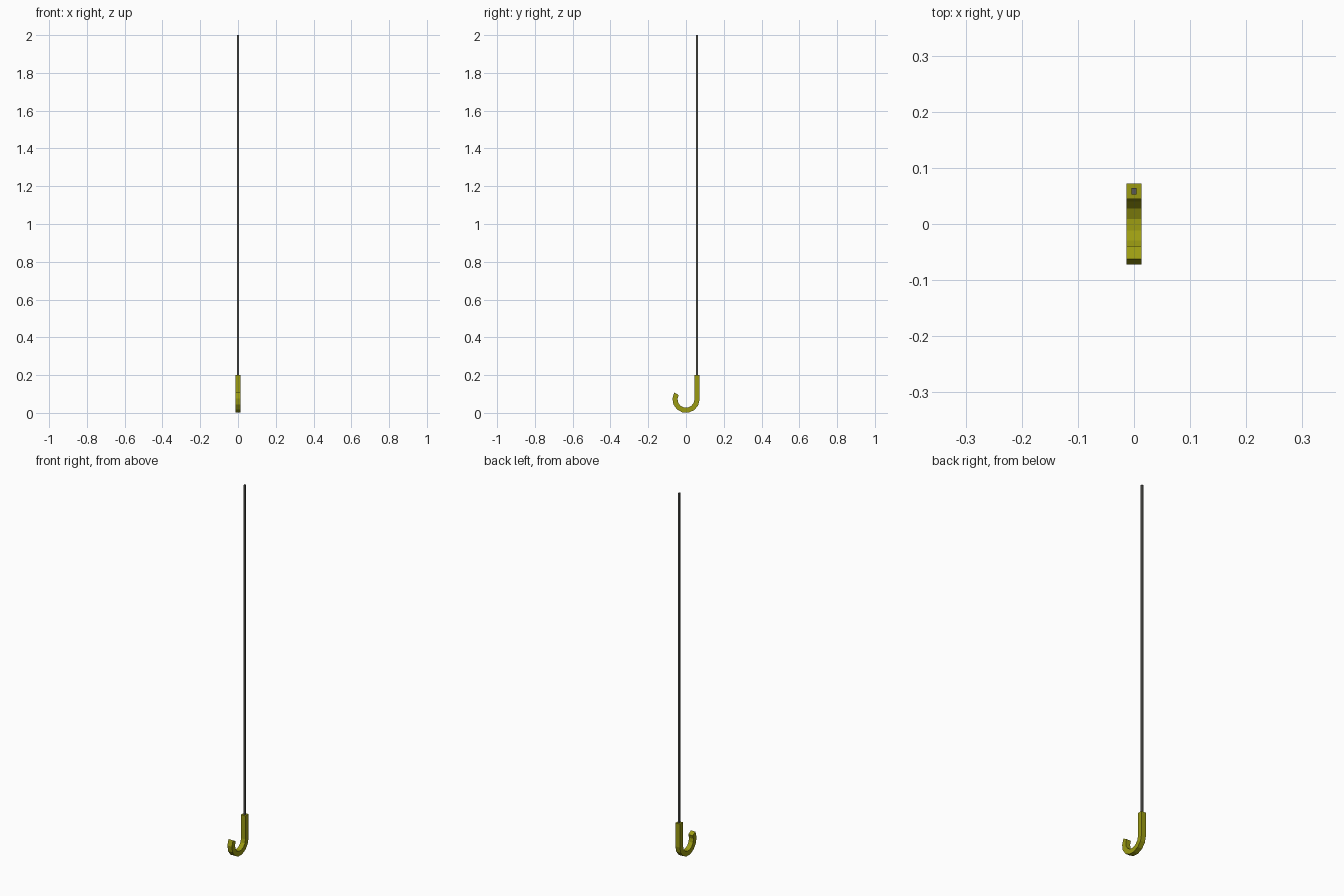
import bpy, bmesh, math

if "Cube" in bpy.data.objects:
    bpy.data.objects.remove(bpy.data.objects["Cube"])

def material(name, rgb):
    m = bpy.data.materials.new(name)
    m.diffuse_color = (*rgb, 1)
    m.use_nodes = True
    m.node_tree.nodes["Principled BSDF"].inputs["Base Color"].default_value = m.diffuse_color
    return m

OLIVE = material("olive_yellow", (0.33, 0.33, 0.006))
GREY = material("dark_grey", (0.10, 0.10, 0.09))

def sweep(name, stations, mat):
    """Skin a list of rectangular rings (each four points) and cap both ends."""
    bm = bmesh.new()
    rings = [[bm.verts.new(p) for p in ring] for ring in stations]
    for a, b in zip(rings, rings[1:]):
        for i in range(4):
            j = (i + 1) % 4
            bm.faces.new((a[i], a[j], b[j], b[i]))
    bm.faces.new(rings[0])
    bm.faces.new(rings[-1])
    bmesh.ops.recalc_face_normals(bm, faces=bm.faces)
    mesh = bpy.data.meshes.new(name)
    bm.to_mesh(mesh)
    bm.free()
    mesh.materials.append(mat)
    ob = bpy.data.objects.new(name, mesh)
    bpy.context.collection.objects.link(ob)

OUT, INN, HALF = 0.072, 0.045, 0.0135   # outer and inner radius, half width
MID = (OUT + INN) / 2

# Hook: straight square shank, then a 210 degree bend in eight segments
def ring(outer, inner):
    return [(-HALF, *outer), (HALF, *outer), (HALF, *inner), (-HALF, *inner)]

hook = [ring((OUT, 0.2), (INN, 0.2))]
for i in range(9):
    a = -math.radians(210) * i / 8
    c, s = math.cos(a), math.sin(a)
    hook.append(ring((OUT * c, OUT + OUT * s), (INN * c, OUT + INN * s)))
sweep("hook", hook, OLIVE)

# Cable: long thin square rod rising from the shank
def rod_ring(z, hx=0.0045, hy=0.0055):
    return [(-hx, MID - hy, z), (hx, MID - hy, z), (hx, MID + hy, z), (-hx, MID + hy, z)]

sweep("cable", [rod_ring(0.19), rod_ring(2.0)], GREY)
